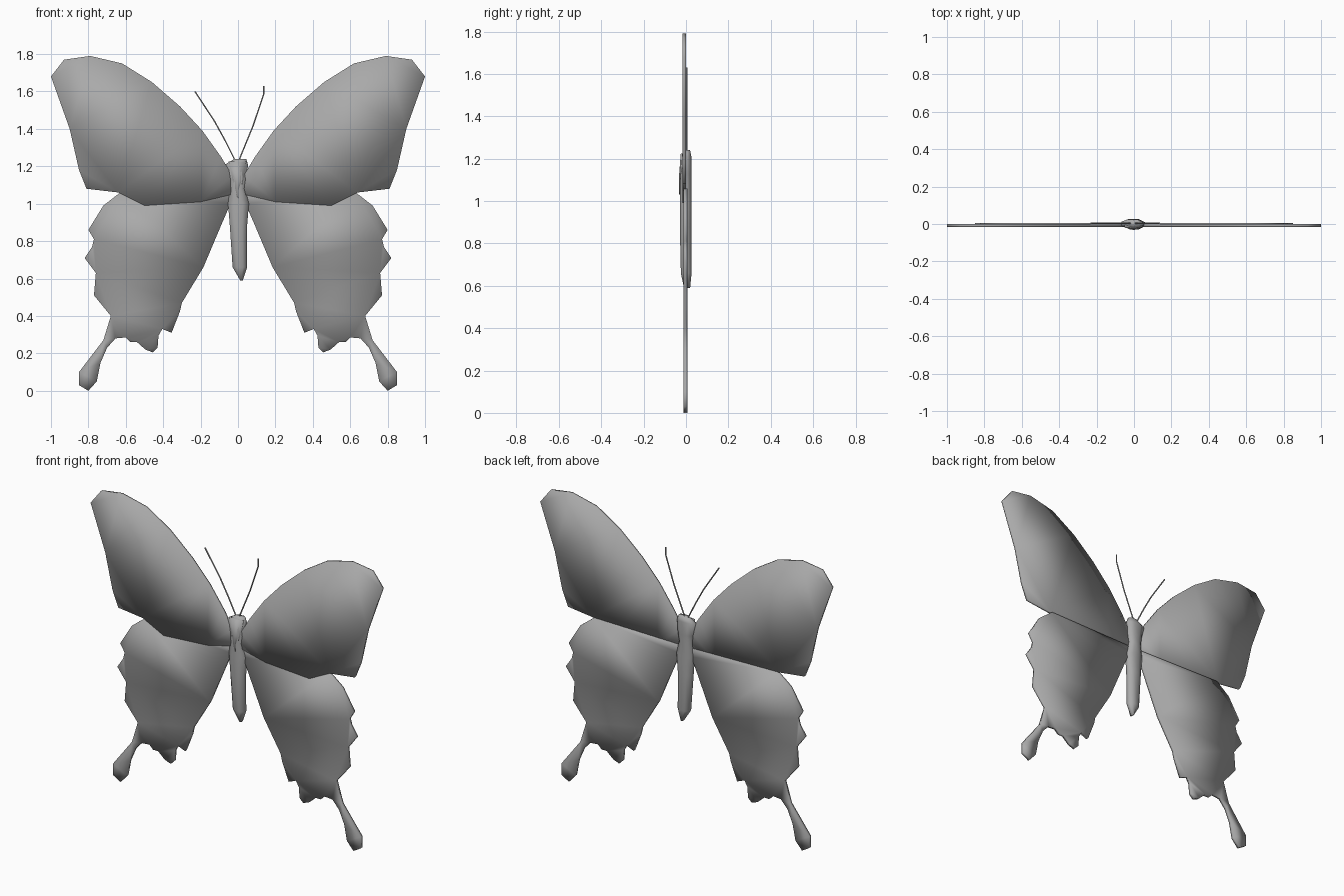
import bpy, bmesh
from math import cos, sin, pi

cube = bpy.data.objects.get("Cube")
if cube:
    bpy.data.objects.remove(cube, do_unlink=True)

grey = bpy.data.materials.new("soft_grey")
grey.use_nodes = True
colour = (0.4, 0.4, 0.4, 1)
grey.diffuse_color = colour
grey.node_tree.nodes["Principled BSDF"].inputs["Base Color"].default_value = colour


def finish(name, bm):
    """Turn a bmesh into a smooth grey object."""
    bmesh.ops.recalc_face_normals(bm, faces=bm.faces)
    for face in bm.faces:
        face.smooth = True
    mesh = bpy.data.meshes.new(name)
    bm.to_mesh(mesh)
    bm.free()
    mesh.materials.append(grey)
    obj = bpy.data.objects.new(name, mesh)
    bpy.context.collection.objects.link(obj)
    return obj


def plate(name, outline, front, back, side):
    """Thin closed plate from an (x, z) outline."""
    bm = bmesh.new()
    face = bm.faces.new([bm.verts.new((side * x, front, z)) for x, z in outline])
    other = bmesh.ops.extrude_face_region(bm, geom=[face], use_keep_orig=True)
    for v in other["geom"]:
        if isinstance(v, bmesh.types.BMVert):
            v.co.y = back
    caps = [f for f in bm.faces if len(f.verts) > 4]
    bmesh.ops.triangulate(bm, faces=caps, ngon_method='BEAUTY')
    return finish(name, bm)


def loft(name, rings, sides):
    """Closed body through rings of (z, left x, right x, front y, back y)."""
    bm = bmesh.new()
    loops = []
    for z, x0, x1, y0, y1 in rings:
        angles = [2 * pi * (i + 0.5) / sides for i in range(sides)]
        loops.append([bm.verts.new(((x0 + x1) / 2 + (x1 - x0) / 2 * cos(a) * 1.05,
                                    (y0 + y1) / 2 + (y1 - y0) / 2 * sin(a) * 1.05, z))
                      for a in angles])
    for a, b in zip(loops, loops[1:]):
        for i in range(sides):
            j = (i + 1) % sides
            bm.faces.new((a[i], a[j], b[j], b[i]))
    bm.faces.new(loops[0])
    bm.faces.new(loops[-1])
    return finish(name, bm)


fore_outline = [(.03, 1.15), (.09, 1.25), (.19, 1.39), (.31, 1.52), (.46, 1.65),
                (.62, 1.75), (.79, 1.79), (.93, 1.77), (1, 1.68), (.9, 1.4),
                (.85, 1.18), (.81, 1.08), (.64, 1.06), (.5, .99), (.2, 1.01), (.03, 1.05)]

# Scalloped hind wing with a long tail
hind_outline = [(.03, 1.05), (.63, 1.06), (.72, .99), (.8, .86), (.77, .81), (.78, .77),
                (.82, .71), (.76, .63), (.77, .51), (.68, .4), (.72, .27), (.85, .1),
                (.85, .03), (.8, 0), (.755, .05), (.735, .15), (.7, .23), (.655, .28),
                (.6, .285), (.575, .26), (.54, .26), (.495, .22), (.455, .205),
                (.43, .23), (.425, .295), (.405, .33), (.355, .31), (.31, .425),
                (.3, .47), (.185, .66), (.09, .885), (.04, 1)]

for label, side in (("left", 1), ("right", -1)):
    plate(label + "_fore_wing", fore_outline, -.016, 0, side)
    plate(label + "_hind_wing", hind_outline, -.011, .006, side)

# Body with head, thorax and tapering abdomen
loft("body", [(1.24, -.02, .045, -.014, .02), (1.21, -.07, .055, -.022, .026),
              (1.13, -.05, .05, -.028, .027), (1.08, -.045, .04, -.029, .027),
              (1, -.055, .06, -.03, .027), (.88, -.045, .05, -.03, .027),
              (.66, -.03, .05, -.025, .027), (.59, .012, .026, -.01, .02)], 8)

# Wedge-shaped crest on the front of the thorax
loft("thorax_crest", [(1.225, -.055, .05, -.024, 0), (1.12, -.03, .03, -.032, 0),
                      (1.03, -.005, .005, -.032, 0)], 6)


# Antennae
def antenna(name, path):
    curve = bpy.data.curves.new(name, 'CURVE')
    curve.dimensions = '3D'
    curve.bevel_depth = .004
    curve.bevel_resolution = 1
    curve.use_fill_caps = True
    spline = curve.splines.new('POLY')
    spline.points.add(len(path) - 1)
    for point, (x, z) in zip(spline.points, path):
        point.co = (x, .004, z, 1)
    curve.materials.append(grey)
    bpy.context.collection.objects.link(bpy.data.objects.new(name, curve))


antenna("right_antenna", [(-.01, 1.22), (-.07, 1.34), (-.125, 1.44), (-.23, 1.6)])
antenna("left_antenna", [(0, 1.22), (.08, 1.415), (.137, 1.585), (.137, 1.63)])
